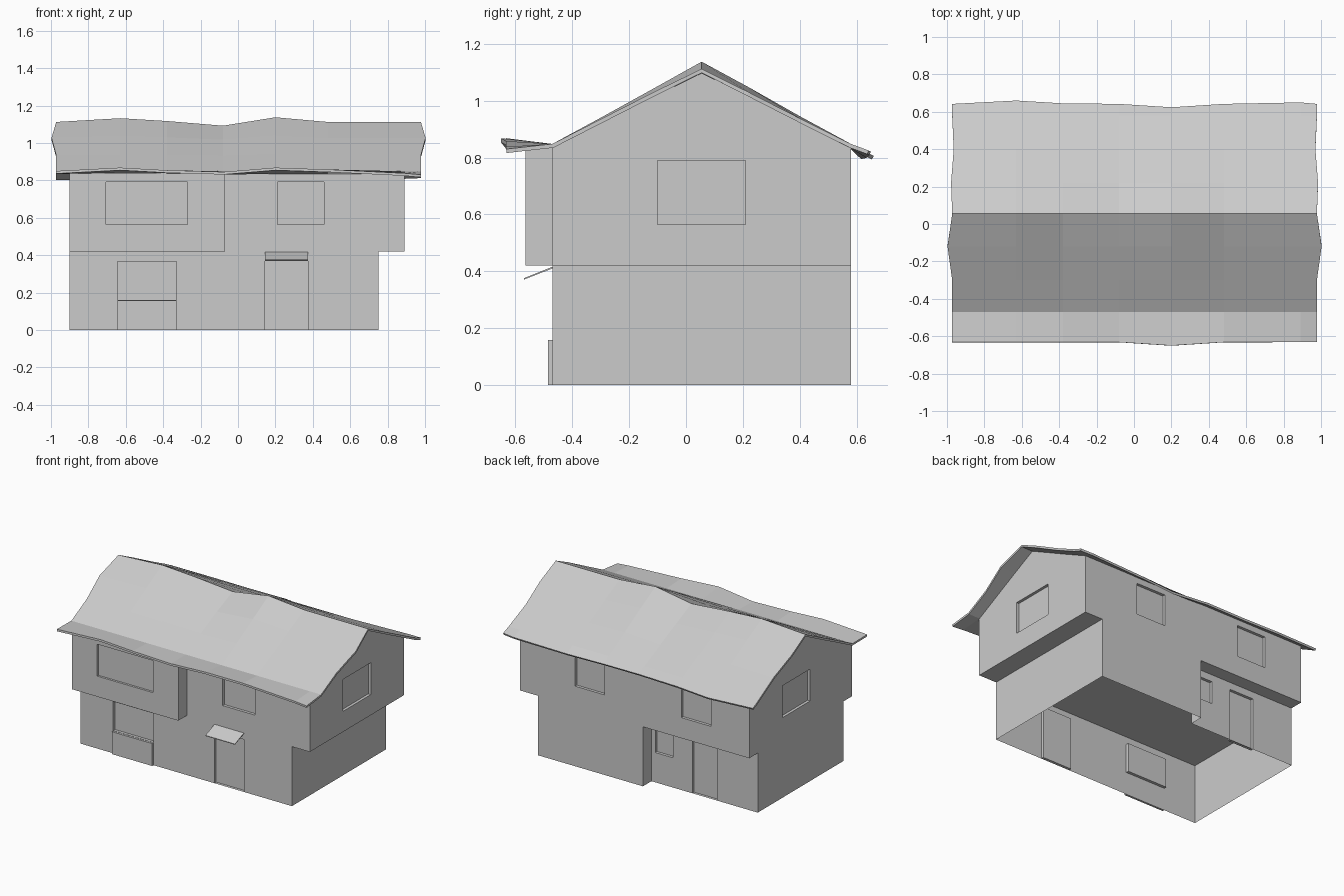
import bpy
import bmesh
from mathutils import Vector

cube = bpy.data.objects.get("Cube")
if cube:
    bpy.data.objects.remove(cube, do_unlink=True)

GREY = (0.6, 0.6, 0.6, 1)
grey = bpy.data.materials.new("plain_grey")
grey.use_nodes = True
grey.diffuse_color = GREY
grey.node_tree.nodes["Principled BSDF"].inputs["Base Color"].default_value = GREY

# Main lines of the house
LEFT, MID, LOW_R, UP_R = -0.9, -0.07, 0.75, 0.89
FRONT, BAY, BACK, RECESS = -0.47, -0.565, 0.58, 0.485
FLOOR, TOP, RIDGE_Y = 0.42, 0.84, 0.055
SILL, HEAD = 0.565, 0.79


def make(name, bm):
    mesh = bpy.data.meshes.new(name)
    bm.to_mesh(mesh)
    bm.free()
    mesh.materials.append(grey)
    obj = bpy.data.objects.new(name, mesh)
    bpy.context.collection.objects.link(obj)
    return obj


def face(bm, points):
    return bm.faces.new([bm.verts.new(p) for p in points])


def wall(name, a, b, z0, z1, openings=(), depth=0.02):
    """Upright wall from a to b, outside on the right; openings are (from, to, bottom, top)."""
    a, b = Vector((*a, 0)), Vector((*b, 0))
    length = (b - a).length
    along = (b - a).normalized()
    out = Vector((along.y, -along.x, 0))
    axis = 0 if abs(along.x) > 0.5 else 1
    holes = []
    for c0, c1, h0, h1 in openings:
        u0, u1 = sorted((abs(c0 - a[axis]), abs(c1 - a[axis])))
        holes.append((u0, u1, h0, h1))

    def at(u, z, inset=0):
        return a + along * u + Vector((0, 0, z)) - out * inset

    def rect(u0, u1, h0, h1, inset=0):
        return [at(u0, h0, inset), at(u1, h0, inset), at(u1, h1, inset), at(u0, h1, inset)]

    us = sorted({0, length, *[u for h in holes for u in h[:2]]})
    zs = sorted({z0, z1, *[z for h in holes for z in h[2:]]})
    bm = bmesh.new()
    for u0, u1 in zip(us, us[1:]):
        for h0, h1 in zip(zs, zs[1:]):
            u, z = (u0 + u1) / 2, (h0 + h1) / 2
            if not any(h[0] < u < h[1] and h[2] < z < h[3] for h in holes):
                face(bm, rect(u0, u1, h0, h1))
    # Recessed panes and their reveals
    for h in holes:
        outer, inner = rect(*h), rect(*h, depth)
        face(bm, inner)
        for i in range(4):
            j = (i + 1) % 4
            face(bm, (outer[i], outer[j], inner[j], inner[i]))
    bmesh.ops.remove_doubles(bm, verts=bm.verts, dist=0.0005)
    return make(name, bm)


def soffit(name, x0, x1, y0, y1, z):
    bm = bmesh.new()
    face(bm, [(x0, y0, z), (x0, y1, z), (x1, y1, z), (x1, y0, z)])
    return make(name, bm)


def prism(name, profile, x0, x1):
    """Solid with a (y, z) profile drawn out along x."""
    bm = bmesh.new()
    first = face(bm, [(x0, y, z) for y, z in profile])
    new = bmesh.ops.extrude_face_region(bm, geom=[first])["geom"]
    verts = [v for v in new if isinstance(v, bmesh.types.BMVert)]
    bmesh.ops.translate(bm, verts=verts, vec=(x1 - x0, 0, 0))
    bmesh.ops.recalc_face_normals(bm, faces=bm.faces)
    return make(name, bm)


# Ground floor
wall("lower_front_wall", (LEFT, FRONT), (LOW_R, FRONT), 0, FLOOR,
     [(-0.645, -0.33, 0.16, 0.365), (0.145, 0.375, 0, 0.37)])
wall("lower_left_wall", (LOW_R, FRONT), (LOW_R, BACK), 0, FLOOR)
wall("lower_back_wall", (LOW_R, BACK), (MID, BACK), 0, FLOOR)
wall("recess_side_wall", (MID, BACK), (MID, RECESS), 0, FLOOR)
wall("recess_back_wall", (MID, RECESS), (LEFT, RECESS), 0, FLOOR,
     [(-0.1, -0.24, 0.21, 0.37), (-0.39, -0.58, 0, 0.37)])
wall("lower_right_wall", (LEFT, RECESS), (LEFT, FRONT), 0, FLOOR)

# Upper floor with its overhangs
gable_window = [(-0.1, 0.21, SILL, HEAD)]
wall("upper_front_wall", (MID, FRONT), (UP_R, FRONT), FLOOR, TOP, [(0.21, 0.46, SILL, HEAD)])
wall("upper_left_wall", (UP_R, FRONT), (UP_R, BACK), FLOOR, TOP, gable_window)
wall("upper_back_wall", (UP_R, BACK), (LEFT, BACK), FLOOR, TOP,
     [(0.23, 0.46, SILL, HEAD), (-0.6, -0.37, SILL, HEAD)])
wall("upper_right_wall", (LEFT, BACK), (LEFT, FRONT), FLOOR, TOP, gable_window)
soffit("upper_floor", LEFT, UP_R, FRONT, BACK, FLOOR)

# Front bay
wall("bay_right_side", (LEFT, FRONT), (LEFT, BAY), FLOOR, TOP)
wall("bay_front", (LEFT, BAY), (MID, BAY), FLOOR, TOP, [(-0.705, -0.27, SILL, HEAD)], 0.015)
wall("bay_left_side", (MID, BAY), (MID, FRONT), FLOOR, TOP)
soffit("bay_floor", LEFT, MID, BAY, FRONT, FLOOR)

# Panel below the front window and canopy over the front door
prism("window_panel", [(FRONT, 0), (-0.485, 0), (-0.485, 0.158), (FRONT, 0.158)], -0.645, -0.33)
prism("door_canopy", [(FRONT, 0.41), (-0.57, 0.371), (-0.57, 0.376), (FRONT, 0.416)], 0.145, 0.375)

# Gable triangles
for name, x, side in (("left_gable", UP_R, 1), ("right_gable", LEFT, -1)):
    bm = bmesh.new()
    ends = [(x, FRONT, TOP), (x, BACK, TOP), (x, RIDGE_Y, 1.097)]
    face(bm, ends[::side])
    make(name, bm)

# Sagging roof: stations along the ridge hold (x, ridge rise, eave lift, edge shift)
stations = [(-0.972, 0, 0, 0), (-0.63, 0.02, 0.018, 0.018), (-0.38, 0.005, 0.004, 0.003),
            (-0.08, -0.02, -0.005, 0), (0.2, 0.025, 0.018, -0.018),
            (0.48, 0, 0.008, 0), (0.89, 0, -0.012, 0.008), (0.978, 0, -0.02, 0)]
# Rows across the roof hold (y, z, ridge share, eave share, edge share, end bulge)
rows = [(-0.632, 0.85, 0, 1, 0, 0), (FRONT, 0.848, 0, 0, 0, 0), (-0.3, 0.935, 0.2, 0, 0, 0),
        (-0.12, 1.027, 0.5, 0, 0, 0.025), (RIDGE_Y, 1.112, 1, 0, 0, 0),
        (0.22, 1.03, 0.7, 0, 0, 0.006), (0.4, 0.938, 0.3, 0, 0, -0.008),
        (BACK, 0.848, 0, 0, 0, 0), (0.642, 0.815, 0, -0.5, 1, 0)]
bm = bmesh.new()
grid = []
for i, (x, rise, lift, shift) in enumerate(stations):
    end = -1 if i == 0 else int(i == len(stations) - 1)
    line = []
    for y, z, ridge, eave, edge, bulge in rows:
        push = shift * edge + (min(shift, 0) * eave if eave > 0 else 0)
        line.append(bm.verts.new((x + end * bulge, y + push, z + rise * ridge + lift * eave)))
    grid.append(line)
for p, q in zip(grid, grid[1:]):
    for k in range(len(rows) - 1):
        bm.faces.new((p[k], q[k], q[k + 1], p[k + 1]))
roof = make("roof", bm)
thick = roof.modifiers.new("thickness", "SOLIDIFY")
thick.thickness = 0.014
thick.offset = -1
